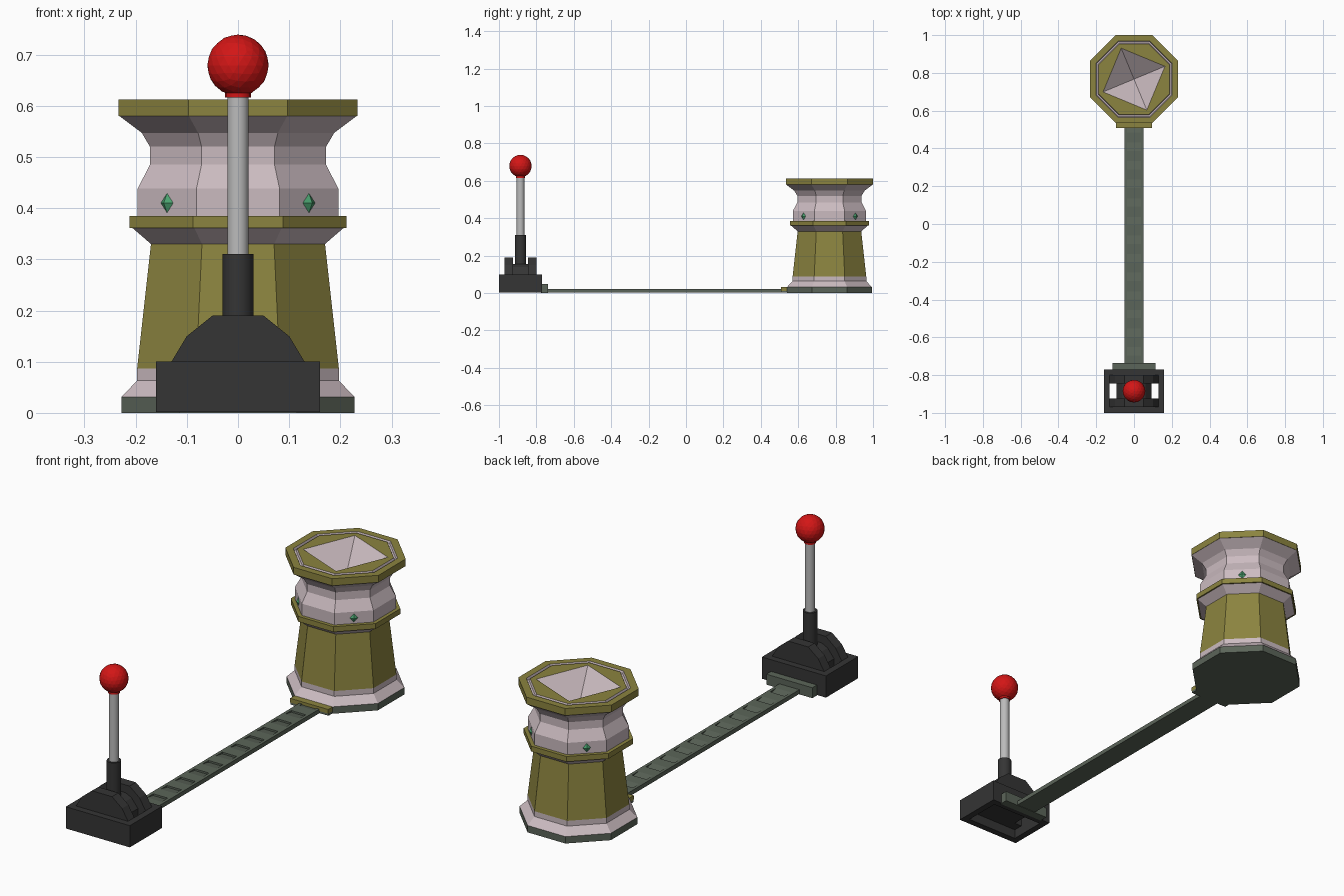
import bpy, bmesh, math
from mathutils import Matrix

if "Cube" in bpy.data.objects:
    bpy.data.objects.remove(bpy.data.objects["Cube"])

def mat(name, rgb):
    m = bpy.data.materials.new(name)
    m.diffuse_color = (*rgb, 1)
    m.use_nodes = True
    m.node_tree.nodes["Principled BSDF"].inputs["Base Color"].default_value = m.diffuse_color
    return m

OLIVE = mat("olive", (0.26, 0.23, 0.05))
PINK = mat("pale_pink", (0.60, 0.50, 0.53))
SLATE = mat("slate_green", (0.105, 0.13, 0.10))
DARK = mat("charcoal", (0.035, 0.035, 0.035))
STEEL = mat("steel", (0.50, 0.50, 0.50))
RED = mat("red", (0.65, 0.008, 0.008))
GREEN = mat("gem_green", (0.07, 0.36, 0.16))

def finish(name, bm, mats, smooth=False):
    bmesh.ops.recalc_face_normals(bm, faces=bm.faces[:])
    me = bpy.data.meshes.new(name)
    bm.to_mesh(me)
    bm.free()
    for m in mats:
        me.materials.append(m)
    ob = bpy.data.objects.new(name, me)
    bpy.context.collection.objects.link(ob)
    if smooth:
        bpy.context.view_layer.objects.active = ob
        ob.select_set(True)
        bpy.ops.object.shade_smooth_by_angle(angle=math.radians(40))
        ob.select_set(False)
    return ob

def box(name, x0, x1, y0, y1, z0, z1, m):
    bm = bmesh.new()
    bmesh.ops.create_cube(bm, size=1, matrix=Matrix.Translation(
        ((x0 + x1) / 2, (y0 + y1) / 2, (z0 + z1) / 2)) @ Matrix.Diagonal((x1 - x0, y1 - y0, z1 - z0, 1)))
    return finish(name, bm, [m])

def extrude(name, pts, place, a, b, m):
    """Prism from a 2D outline; place(u, v, w) gives the 3D point."""
    bm = bmesh.new()
    r = [[bm.verts.new(place(u, v, w)) for u, v in pts] for w in (a, b)]
    bm.faces.new(r[0])
    bm.faces.new(r[1])
    n = len(pts)
    for i in range(n):
        j = (i + 1) % n
        bm.faces.new((r[0][i], r[0][j], r[1][j], r[1][i]))
    return finish(name, bm, [m])

def cylinder(name, r, z0, z1, y, m, seg=16):
    bm = bmesh.new()
    bmesh.ops.create_cone(bm, cap_ends=True, segments=seg, radius1=r, radius2=r, depth=z1 - z0,
                          matrix=Matrix.Translation((0, y, (z0 + z1) / 2)))
    return finish(name, bm, [m], True)

# Octagonal pedestal: (apothem, height, material of the band above)
PY = 0.767
S, P, O = 0, 1, 2
prof = [(0.228, 0, S), (0.228, 0.031, P), (0.197, 0.063, P), (0.197, 0.087, O),
        (0.170, 0.33, P), (0.206, 0.361, O), (0.212, 0.361, O), (0.212, 0.385, O),
        (0.196, 0.385, P), (0.196, 0.438, P), (0.172, 0.485, P), (0.172, 0.52, P),
        (0.188, 0.547, P), (0.232, 0.58, O), (0.233, 0.58, O), (0.233, 0.612, O),
        (0.202, 0.612, P), (0.198, 0.602, P), (0.191, 0.602, P), (0.187, 0.612, O),
        (0.164, 0.612, O)]
bm = bmesh.new()
rings = []
for a, z, _ in prof:
    r = a / math.cos(math.pi / 8)
    rings.append([bm.verts.new((r * math.cos(math.radians(22.5 + 45 * i)),
                                PY + r * math.sin(math.radians(22.5 + 45 * i)), z)) for i in range(8)])
bm.faces.new(rings[0]).material_index = S
for k in range(len(prof) - 1):
    for i in range(8):
        j = (i + 1) % 8
        f = bm.faces.new((rings[k][i], rings[k][j], rings[k + 1][j], rings[k + 1][i]))
        f.material_index = prof[k][2]
# Square sunken pit in the top
pit = bm.verts.new((0, PY, 0.50))
top = rings[-1]
for i in range(0, 8, 2):
    j = (i + 2) % 8
    bm.faces.new((top[i], top[i + 1], top[j])).material_index = O
    bm.faces.new((top[i], top[j], pit)).material_index = P
finish("pedestal", bm, [SLATE, PINK, OLIVE])

# Gems on the diagonal faces
for k in range(4):
    a = math.radians(45 + 90 * k)
    bm = bmesh.new()
    bmesh.ops.create_uvsphere(bm, u_segments=4, v_segments=2, radius=1, matrix=Matrix.Translation(
        (0.196 * math.cos(a), PY + 0.196 * math.sin(a), 0.41))
        @ Matrix.Rotation(a, 4, 'Z') @ Matrix.Diagonal((0.009, 0.017, 0.019, 1)))
    finish("gem_%d" % k, bm, [GREEN])

# Track with raised side rails and stepped middle
box("pedestal_connector", -0.095, 0.095, 0.508, 0.56, 0.012, 0.031, OLIVE)
box("pedestal_connector_base", -0.095, 0.095, 0.51, 0.56, 0.002, 0.012, SLATE)
for s, n in ((-1, "left"), (1, "right")):
    box(n + "_rail", *sorted((s * 0.036, s * 0.05)), -0.75, 0.53, 0.002, 0.021, SLATE)
y0, y1, n = -0.75, 0.53, 13
step = (y1 - y0) / n
pts = [(y0, 0.002)]
for i in range(n):
    pts += [(y0 + step * i, 0.021), (y0 + step * (i + 0.55), 0.021), (y0 + step * (i + 1), 0.013)]
pts.append((y1, 0.002))
extrude("track_steps", pts, lambda u, v, w: (w, u, v), -0.036, 0.036, SLATE)
box("lever_connector", -0.115, 0.115, -0.775, -0.737, 0, 0.047, SLATE)

# Hollow lever housing
box("housing_front", -0.16, 0.16, -1.0, -0.97, 0.002, 0.1, DARK)
box("housing_back", -0.16, 0.16, -0.80, -0.77, 0.002, 0.1, DARK)
for s, n in ((-1, "left"), (1, "right")):
    box("housing_" + n, *sorted((s * 0.13, s * 0.16)), -0.97, -0.80, 0.002, 0.1, DARK)

# Arched guide ribs and the pivot between them
arch = [(-0.13, 0.045), (-0.13, 0.1), (-0.1, 0.15), (-0.05, 0.19),
        (0.05, 0.19), (0.1, 0.15), (0.13, 0.1), (0.13, 0.045)]
for name, a, b in (("front_rib", -0.97, -0.925), ("back_rib", -0.845, -0.80)):
    extrude(name, arch, lambda u, v, w: (u, w, v), a, b, DARK)
pivot = [(-0.092, 0.045), (-0.092, 0.10), (-0.06, 0.14), (-0.03, 0.155),
         (0.03, 0.155), (0.06, 0.14), (0.092, 0.10), (0.092, 0.045)]
extrude("pivot", pivot, lambda u, v, w: (u, w, v), -0.925, -0.845, DARK)

# Lever
LY = -0.885
cylinder("lever_sleeve", 0.03, 0.1, 0.31, LY, DARK)
cylinder("lever_rod", 0.021, 0.3, 0.63, LY, STEEL)
cylinder("knob_collar", 0.025, 0.616, 0.63, LY, RED)
bm = bmesh.new()
bmesh.ops.create_icosphere(bm, subdivisions=3, radius=0.06, matrix=Matrix.Translation((0, LY, 0.679)))
finish("knob", bm, [RED])
